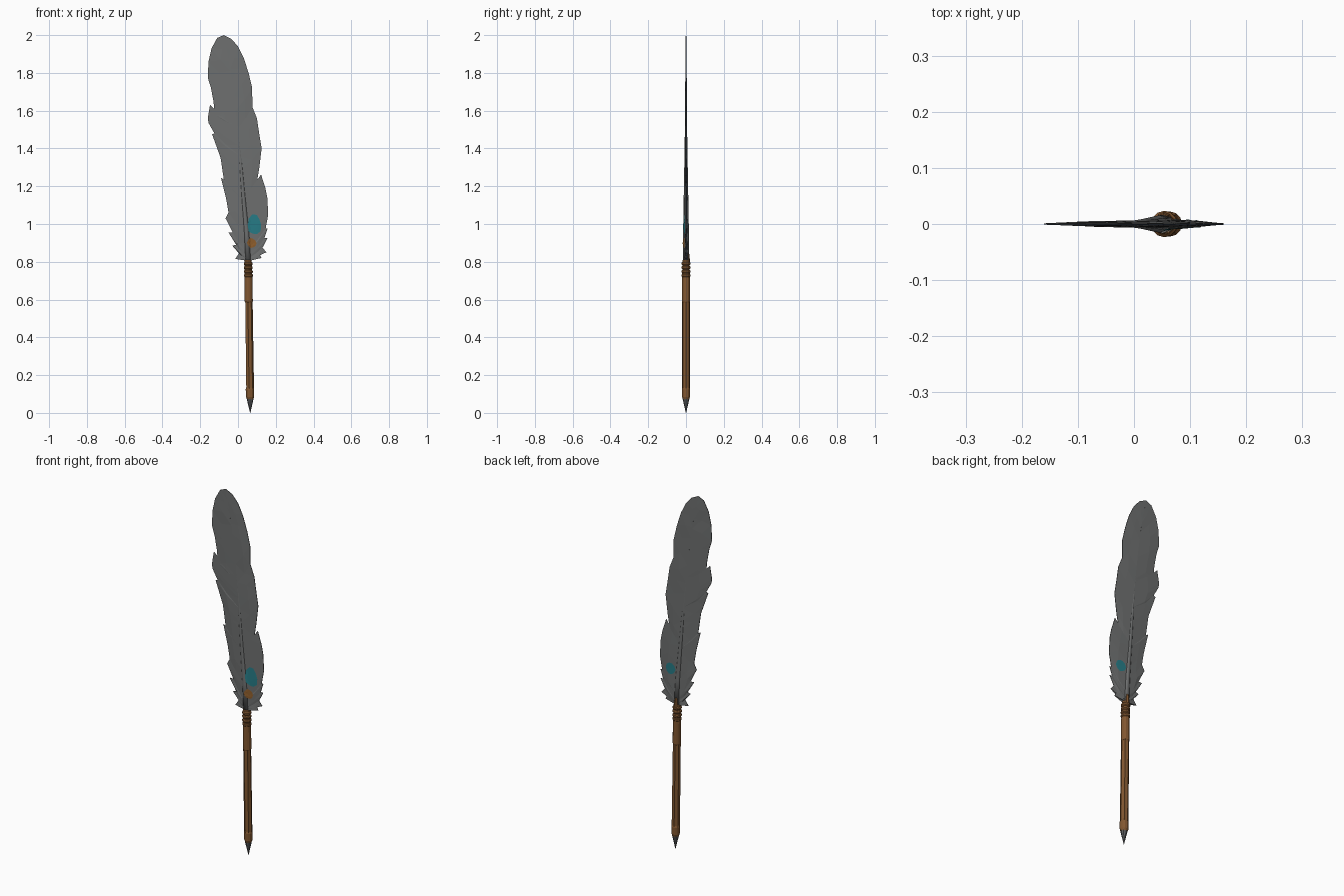
import bpy, bmesh, math, random
from mathutils import Vector
from mathutils.bvhtree import BVHTree

if "Cube" in bpy.data.objects:
    bpy.data.objects.remove(bpy.data.objects["Cube"])

random.seed(4)


def mat(name, r, g, b):
    m = bpy.data.materials.new(name)
    m.diffuse_color = (r, g, b, 1)
    m.use_nodes = True
    m.node_tree.nodes["Principled BSDF"].inputs["Base Color"].default_value = m.diffuse_color
    return m


GREY = mat("feather grey", 0.155, 0.16, 0.16)
BROWN = mat("wood brown", 0.22, 0.095, 0.03)
TEAL = mat("teal paint", 0.02, 0.2, 0.24)
ORANGE = mat("orange paint", 0.27, 0.11, 0.025)
NIB = mat("nib grey", 0.11, 0.115, 0.12)


def finish(name, bm, material, smooth=False):
    bmesh.ops.recalc_face_normals(bm, faces=bm.faces)
    me = bpy.data.meshes.new(name)
    bm.to_mesh(me)
    ob = bpy.data.objects.new(name, me)
    bpy.context.collection.objects.link(ob)
    me.materials.append(material)
    for p in me.polygons:
        p.use_smooth = smooth
    return ob


def interp(table, z):
    for (a, u), (b, v) in zip(table, table[1:]):
        if z <= b:
            t = max(0, (z - a) / (b - a))
            return u + (v - u) * t
    return table[-1][1]


# centre line of the whole pen: (z, x), and half thickness of the vane
AXIS = [(0, .065), (.8, .054), (.95, .046), (1.13, .03), (1.34, .013),
        (1.5, -.002), (1.66, -.019), (1.84, -.044), (2.0, -.075)]
THICK = [(.8, .009), (1.2, .0075), (1.6, .005), (2.0, .002)]


def axis(z):
    return interp(AXIS, z)


def tube(name, rings, sides, material, y=0, flute=1.0, smooth=False):
    """Lathe along the pen axis; rings are (z, radius), flute scales every second corner."""
    bm = bmesh.new()
    loops = []
    for z, r in rings:
        loops.append([bm.verts.new((
            axis(z) + r * (flute if i % 2 else 1) * math.cos(math.tau * i / sides),
            y + r * (flute if i % 2 else 1) * math.sin(math.tau * i / sides), z))
            for i in range(sides)])
    for a, b in zip(loops, loops[1:]):
        for i in range(sides):
            j = (i + 1) % sides
            bm.faces.new((a[i], a[j], b[j], b[i]))
    bm.faces.new(loops[0])
    bm.faces.new(loops[-1])
    return finish(name, bm, material, smooth)


# ragged outline of each vane, bottom to top (x, z)
LEFT = [(.03, .81), (-.015, .815), (.005, .845), (-.03, .885), (-.01, .89),
        (-.05, .955), (-.028, .955), (-.066, 1.03), (-.05, 1.06), (-.062, 1.13),
        (-.09, 1.245), (-.075, 1.235), (-.092, 1.35), (-.11, 1.40), (-.137, 1.475),
        (-.125, 1.48), (-.156, 1.535), (-.16, 1.56), (-.148, 1.63), (-.135, 1.59),
        (-.122, 1.575), (-.13, 1.65), (-.143, 1.72), (-.16, 1.775), (-.156, 1.86),
        (-.14, 1.93), (-.11, 1.985), (-.075, 2.0)]
RIGHT = [(.07, .815), (.125, .82), (.115, .84), (.15, .85), (.13, .875),
         (.156, .925), (.14, .925), (.156, .975), (.146, .975), (.16, 1.05),
         (.155, 1.14), (.145, 1.19), (.122, 1.262), (.1, 1.22), (.113, 1.3),
         (.125, 1.4), (.112, 1.48), (.1, 1.56), (.076, 1.62), (.075, 1.72),
         (.056, 1.80), (.03, 1.88), (0, 1.94), (-.035, 1.98), (-.075, 2.0)]


def vane(name, outline):
    bm = bmesh.new()
    prev, rows = .8, []
    for ex, ez in outline:
        rz = max(prev + .003, min(ez - .12, 1.93))   # barbs slant upwards
        prev = rz
        rx, h = axis(rz), interp(THICK, rz)
        wave = random.uniform(-.0012, .0012)
        mx, mz = rx + (ex - rx) * .55, rz + (ez - rz) * .5
        pts = [(rx, rz, h, 0), (mx, mz, h * .5 + .001, wave), (ex, ez, .0012, 0)]
        rows.append([bm.verts.new((x, w - t, z)) for x, z, t, w in pts] +
                    [bm.verts.new((x, w + t, z)) for x, z, t, w in reversed(pts)])
    for a, b in zip(rows, rows[1:]):
        for i in range(6):
            j = (i + 1) % 6
            bm.faces.new((a[i], a[j], b[j], b[i]))
    bm.faces.new(rows[0])
    bm.faces.new(rows[-1])
    bmesh.ops.triangulate(bm, faces=bm.faces)
    tree = BVHTree.FromBMesh(bm)
    finish(name, bm, GREY)
    return tree


vane("left_vane", LEFT)
right_tree = vane("right_vane", RIGHT)

# quill rib running up the feather
RIB = [(.8, .017), (.95, .0155), (1.15, .012), (1.34, .0085), (1.5, .006),
       (1.66, .004), (1.86, .001)]
tube("quill_rib", RIB, 8, GREY, smooth=True)


def paint(name, cx, cz, rx, rz, side, material, corners):
    """Thin paint plate lying on the vane surface and rib (side -1 front, 1 back)."""
    bm = bmesh.new()

    def put(x, z):
        hit = right_tree.ray_cast(Vector((x, side, z)), Vector((0, -side, 0)))[0]
        y = abs(hit.y) if hit else 0
        d, r = abs(x - axis(z)), interp(RIB, z)
        if d < r:
            y = max(y, math.sqrt(r * r - d * d))
        return bm.verts.new((x, side * (y + .0015), z))
    c = put(cx, cz)
    last = None
    for k in (.35, .7, 1):
        ring = []
        for i in range(corners):
            a = math.tau * i / corners
            s = k * random.uniform(.88, 1.08)
            ring.append(put(cx + rx * s * math.cos(a), cz + rz * s * math.sin(a)))
        for i in range(corners):
            j = (i + 1) % corners
            if last:
                bm.faces.new((last[i], last[j], ring[j], ring[i]))
            else:
                bm.faces.new((c, ring[i], ring[j]))
        last = ring
    finish(name, bm, material)


paint("front_teal_spot", .088, .995, .036, .055, -1, TEAL, 10)
paint("back_teal_spot", .09, 1.0, .032, .035, 1, TEAL, 10)
paint("front_orange_spot", .073, .90, .024, .026, -1, ORANGE, 10)

# wooden handle: collar, fluted grip, sleeve and tapered tail behind the feather
tube("tip_collar", [(.07, .016), (.085, .0215), (.125, .0225), (.135, .019)], 12, BROWN)
tube("grip", [(.13, .0215), (.6, .0205)], 14, BROWN, flute=.87)
tube("sleeve", [(.585, .019), (.59, .0215), (.72, .0205), (.81, .018)], 12, BROWN)
tube("handle_tail", [(.79, .015), (.83, .012), (.885, .004)], 8, BROWN, y=.007)

# cord wraps
for n in range(4):
    z = .727 + n * .021
    tube(f"cord_wrap_{n + 1}", [(z - .009, .019), (z - .004, .0235), (z + .004, .0235),
                                (z + .009, .019)], 12, BROWN)

# pointed nib
tube("nib", [(0, .001), (.035, .009), (.072, .0175), (.08, .0175)], 8, NIB)
